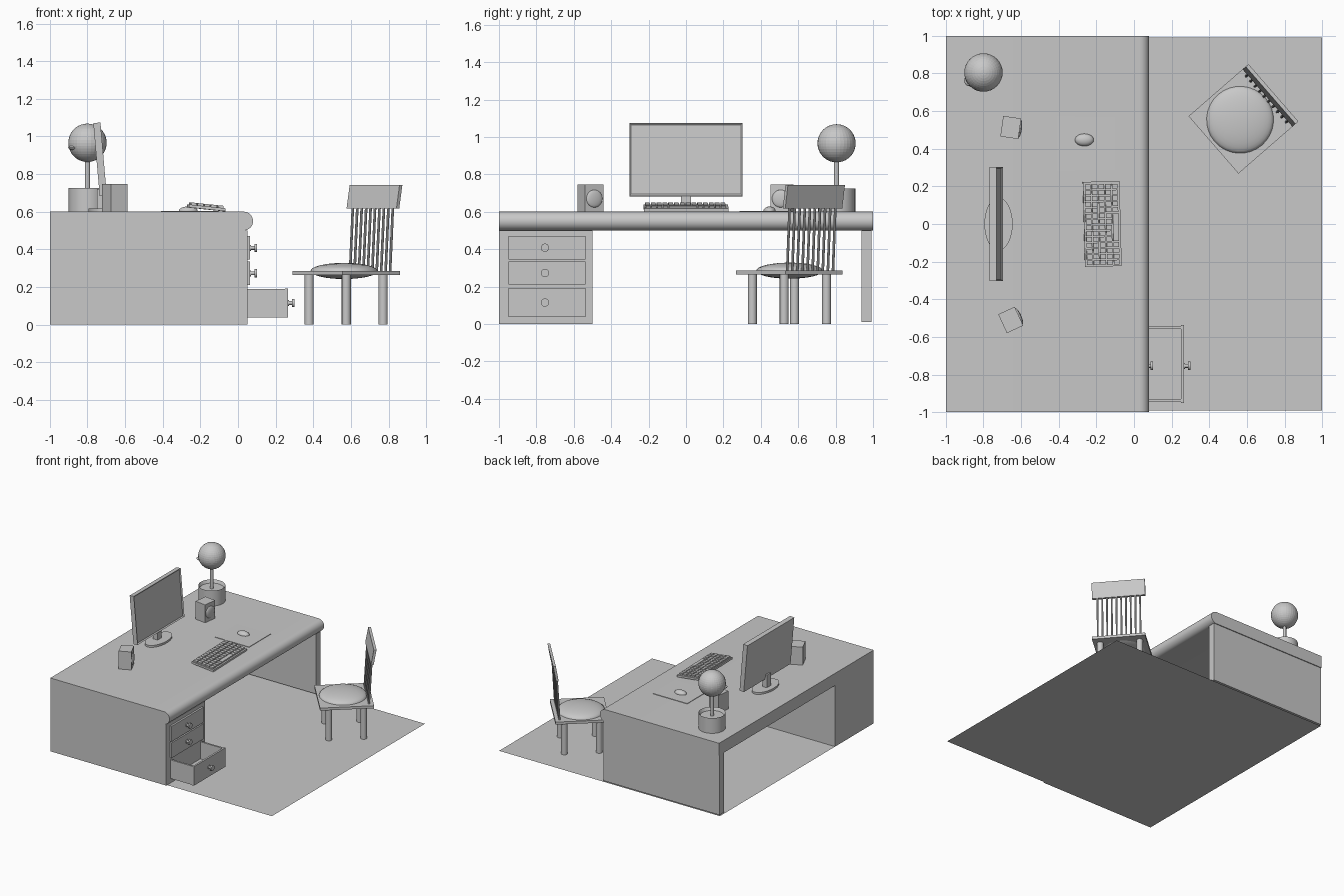
import bpy, bmesh, math
from mathutils import Matrix, Vector

if "Cube" in bpy.data.objects:
    bpy.data.objects.remove(bpy.data.objects["Cube"])

grey = bpy.data.materials.new("plain grey")
grey.diffuse_color = (0.58, 0.58, 0.58, 1)
grey.use_nodes = True
grey.node_tree.nodes["Principled BSDF"].inputs["Base Color"].default_value = grey.diffuse_color


def finish(name, bm, smooth=False, mat=None):
    if mat is not None:
        bmesh.ops.transform(bm, matrix=mat, verts=bm.verts)
    me = bpy.data.meshes.new(name)
    bm.to_mesh(me)
    bm.free()
    me.materials.append(grey)
    if smooth:
        for p in me.polygons:
            p.use_smooth = True
        me.set_sharp_from_angle(angle=math.radians(35))
    ob = bpy.data.objects.new(name, me)
    bpy.context.collection.objects.link(ob)
    return ob


def add_box(bm, lo, hi):
    lo, hi = Vector(lo), Vector(hi)
    m = Matrix.Translation((lo + hi) / 2) @ Matrix.Diagonal((*(hi - lo), 1))
    return bmesh.ops.create_cube(bm, size=1, matrix=m)["verts"]


def box(name, lo, hi, mat=None):
    bm = bmesh.new()
    add_box(bm, lo, hi)
    return finish(name, bm, mat=mat)


def add_rod(bm, a, b, r, seg=24):
    a, b = Vector(a), Vector(b)
    d = b - a
    m = Matrix.Translation((a + b) / 2) @ d.to_track_quat("Z", "Y").to_matrix().to_4x4()
    bmesh.ops.create_cone(bm, cap_ends=True, segments=seg, radius1=r, radius2=r,
                          depth=d.length, matrix=m)


def rod(name, a, b, r, seg=24, mat=None):
    bm = bmesh.new()
    add_rod(bm, a, b, r, seg)
    return finish(name, bm, True, mat)


def ball(name, c, s, mat=None, u=32, v=16, cut=None, smooth=True):
    bm = bmesh.new()
    bmesh.ops.create_uvsphere(bm, u_segments=u, v_segments=v, radius=1,
                              matrix=Matrix.Translation(c) @ Matrix.Diagonal((*s, 1)))
    return finish(name, bm, smooth, mat)


def place(x, y, z, deg):
    return Matrix.Translation((x, y, z)) @ Matrix.Rotation(math.radians(deg), 4, "Z")


# floor sheet
bm = bmesh.new()
bmesh.ops.create_grid(bm, x_segments=1, y_segments=1, size=1,
                      matrix=Matrix.Diagonal((1, 0.99, 1, 1)))
finish("floor", bm)

# desk top: rounded front edge profile swept along y
bm = bmesh.new()
prof = [(-1, 0.6), (-1, 0.5)]
prof += [(0.03 + 0.05 * math.cos(t), 0.55 + 0.05 * math.sin(t))
         for t in (math.pi * (i / 16 - 0.5) for i in range(17))]
face = bm.faces.new([bm.verts.new((x, -1, z)) for x, z in prof])
ext = bmesh.ops.extrude_face_region(bm, geom=[face])
bmesh.ops.translate(bm, vec=(0, 2, 0),
                    verts=[g for g in ext["geom"] if isinstance(g, bmesh.types.BMVert)])
bmesh.ops.recalc_face_normals(bm, faces=bm.faces)
finish("desk_top", bm, True)

# desk supports
box("desk_cabinet", (-1, -1, 0), (0.05, -0.5, 0.5))
box("desk_side_panel", (-1, 0.937, 0.01), (0.05, 0.993, 0.5))

# drawer fronts with knobs; the bottom drawer is pulled out
for i, (z0, z1, x) in enumerate([(0.345, 0.47, 0.05), (0.21, 0.335, 0.05), (0.037, 0.192, 0.25)]):
    box(f"drawer_front_{i}", (x, -0.95, z0), (x + 0.015, -0.538, z1))
    zc = (z0 + z1) / 2
    bm = bmesh.new()
    add_rod(bm, (x + 0.015, -0.754, zc), (x + 0.02, -0.754, zc), 0.016)
    add_rod(bm, (x + 0.018, -0.754, zc), (x + 0.042, -0.754, zc), 0.01)
    add_rod(bm, (x + 0.038, -0.754, zc), (x + 0.05, -0.754, zc), 0.022)
    finish(f"drawer_knob_{i}", bm, True)
bm = bmesh.new()
add_box(bm, (0.05, -0.945, 0.037), (0.25, -0.543, 0.05))
add_box(bm, (0.05, -0.945, 0.037), (0.25, -0.93, 0.19))
add_box(bm, (0.05, -0.558, 0.037), (0.25, -0.543, 0.19))
finish("drawer_tray", bm)

# chair, built facing local -x
C = place(0.575, 0.553, 0, 41)
box("chair_seat", (-0.202, -0.202, 0.264), (0.202, 0.202, 0.285), C)
ball("chair_cushion", (-0.008, 0.008, 0.285), (0.178, 0.178, 0.043), C)
for i, (sx, sy) in enumerate([(1, 1), (1, -1), (-1, 1), (-1, -1)]):
    rod(f"chair_leg_{i}", (sx * 0.13, sy * 0.15, 0), (sx * 0.13, sy * 0.15, 0.27), 0.024, mat=C)
bm = bmesh.new()
for i in range(10):
    y = (i - 4.5) * 0.036
    add_rod(bm, (0.168, y, 0.28), (0.188, y, 0.63), 0.007, 8)
finish("chair_slats", bm, True, C)
bm = bmesh.new()
for v in add_box(bm, (0.178, -0.202, 0.617), (0.198, 0.202, 0.742)):
    if v.co.z > 0.7:
        v.co.x += 0.022
finish("chair_top_rail", bm, mat=C)

# monitor with recessed screen, leaning back
bm = bmesh.new()
add_box(bm, (-0.019, -0.303, -0.195), (0.019, 0.303, 0.195))
bm.faces.ensure_lookup_table()
bm.normal_update()
front = [f for f in bm.faces if f.normal.x > 0.9]
bmesh.ops.inset_region(bm, faces=front, thickness=0.013)
bmesh.ops.translate(bm, vec=(-0.008, 0, 0), verts=front[0].verts)
finish("monitor", bm,
       mat=Matrix.Translation((-0.733, 0, 0.878)) @ Matrix.Rotation(math.radians(-5), 4, "Y"))
box("monitor_neck", (-0.75, -0.026, 0.605), (-0.71, 0.026, 0.72))
rod("monitor_base", (0, 0, 0), (0, 0, 0.016), 1, 48,
    Matrix.Translation((-0.72, 0, 0.6)) @ Matrix.Diagonal((0.075, 0.14, 1, 1)))

# speakers
for i, (y, a) in enumerate([(0.513, -8), (-0.51, 25)]):
    S = place(-0.655, y, 0.6, a)
    box(f"speaker_{i}", (-0.048, -0.055, 0), (0.048, 0.055, 0.147), S)
    ball(f"speaker_cone_{i}", (0.048, 0, 0.07), (0.012, 0.047, 0.047), S, 24, 12)

# lamp: cup-shaped base, pole, globe and switch
bm = bmesh.new()
add_rod(bm, (-0.8, 0.805, 0.6), (-0.8, 0.805, 0.725), 0.1, 40)
bm.normal_update()
top = [f for f in bm.faces if f.normal.z > 0.9]
bmesh.ops.inset_region(bm, faces=top, thickness=0.012)
bmesh.ops.translate(bm, vec=(0, 0, -0.025), verts=top[0].verts)
finish("lamp_base", bm, True)
rod("lamp_pole", (-0.8, 0.805, 0.69), (-0.8, 0.805, 0.9), 0.013)
ball("lamp_globe", (-0.8, 0.805, 0.966), (0.102, 0.102, 0.102), v=20, smooth=False)
ball("lamp_switch", (-0.873, 0.762, 0.94), (0.03, 0.03, 0.012), u=16, v=8)

# keyboard, raised at the monitor side
K = place(-0.17, 0, 0.6, 1.5) @ Matrix.Translation((0.097, 0, 0)) @ Matrix.Rotation(math.radians(6), 4, "Y")
box("keyboard_body", (-0.195, -0.226, 0.002), (0, 0.226, 0.018), K)
bm = bmesh.new()
rows, cols = 5, 14
for r in range(rows):
    for c in range(cols):
        x, y = -0.186 + r * 0.036, -0.217 + c * 0.031
        if r == rows - 1 and 4 <= c <= 8:      # space bar
            if c == 4:
                add_box(bm, (x, y, 0.016), (x + 0.03, y + 0.149, 0.03))
            continue
        add_box(bm, (x, y, 0.016), (x + 0.03, y + 0.025, 0.03))
finish("keyboard_keys", bm, mat=K)

# mouse on its pad
box("mouse_pad", (-0.41, 0.285, 0.599), (-0.1, 0.57, 0.604))
ball("mouse", (-0.264, 0.447, 0.604), (0.05, 0.033, 0.024), u=24, v=12)
